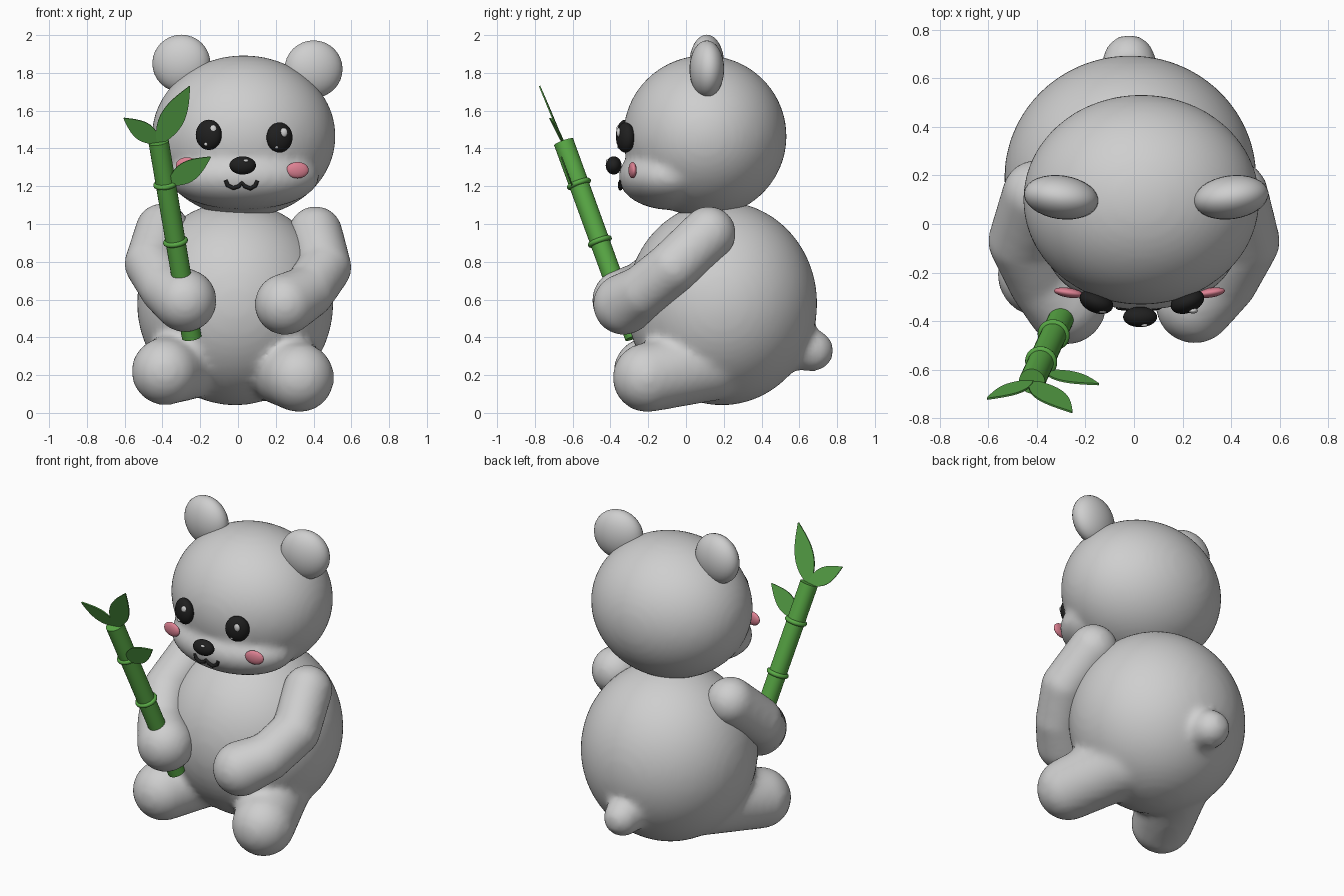
import bpy, bmesh, math
from mathutils import Vector, Matrix

if "Cube" in bpy.data.objects:
    bpy.data.objects.remove(bpy.data.objects["Cube"])


def material(name, rgb):
    m = bpy.data.materials.new(name)
    m.diffuse_color = (*rgb, 1)
    m.use_nodes = True
    m.node_tree.nodes["Principled BSDF"].inputs["Base Color"].default_value = m.diffuse_color
    return m


FUR = material("pale_grey", (0.62, 0.62, 0.62))
BLACK = material("black", (0.014, 0.014, 0.014))
PINK = material("pink", (0.72, 0.22, 0.29))
STEM = material("bamboo_green", (0.10, 0.40, 0.06))
LEAF = material("leaf_green", (0.09, 0.35, 0.06))


def finish(name, bm, mat, smooth=True):
    mesh = bpy.data.meshes.new(name)
    bmesh.ops.recalc_face_normals(bm, faces=bm.faces)
    for f in bm.faces:
        f.smooth = smooth
    bm.to_mesh(mesh)
    bm.free()
    mesh.materials.append(mat)
    ob = bpy.data.objects.new(name, mesh)
    bpy.context.collection.objects.link(ob)
    return ob


def add_ball(bm, centre, radii, rot=None, seg=32):
    mat = Matrix.Translation(centre) @ (rot or Matrix()) @ Matrix.Diagonal((*radii, 1))
    bmesh.ops.create_uvsphere(bm, u_segments=seg, v_segments=seg // 2, radius=1, matrix=mat)


def ball(name, centre, radii, mat, rot=None, seg=32):
    bm = bmesh.new()
    add_ball(bm, centre, radii, rot, seg)
    return finish(name, bm, mat)


def add_limb(bm, joints, steps=7):
    """Overlapping balls along (x, y, z, radius) joints."""
    for a, b in zip(joints, joints[1:]):
        for i in range(steps + 1):
            p = Vector(a).lerp(Vector(b), i / steps)
            add_ball(bm, p[:3], (p[3],) * 3)


def blend(ob, voxel, rounds):
    """Fuse overlapping balls into one soft skin."""
    r = ob.modifiers.new("fuse", 'REMESH')
    r.mode = 'VOXEL'
    r.voxel_size = voxel
    r.use_smooth_shade = True
    s = ob.modifiers.new("soften", 'SMOOTH')
    s.factor = 0.5
    s.iterations = rounds


# Torso with legs and tail blended in
bm = bmesh.new()
add_ball(bm, (-0.015, 0.19, 0.58), (0.52, 0.505, 0.54), seg=64)
add_limb(bm, [(-0.385, -0.205, 0.22, 0.18), (-0.22, 0.12, 0.28, 0.20)])
add_limb(bm, [(0.325, -0.205, 0.187, 0.185), (0.19, 0.12, 0.26, 0.20)])
add_limb(bm, [(-0.02, 0.67, 0.33, 0.112), (-0.02, 0.56, 0.36, 0.13)])
blend(finish("body", bm, FUR), 0.022, 10)

# Head with wide muzzle
bm = bmesh.new()
add_ball(bm, (0.03, 0.10, 1.465), (0.487, 0.433, 0.428), seg=64)
add_ball(bm, (0.03, -0.085, 1.25), (0.40, 0.272, 0.175), seg=64)
blend(finish("head", bm, FUR), 0.02, 10)

# Ears
for name, c, tilt in (("ear_right", (-0.30, 0.11, 1.85), -8), ("ear_left", (0.40, 0.11, 1.82), 8)):
    ball(name, c, (0.155, 0.09, 0.152), FUR, Matrix.Rotation(math.radians(tilt), 4, 'Z'))

# Arms: shoulder, elbow, hand
arms = {
    "arm_right": [(-0.40, 0.12, 0.965, 0.145), (-0.46, -0.07, 0.79, 0.142),
                  (-0.38, -0.23, 0.66, 0.142), (-0.28, -0.33, 0.595, 0.168)],
    "arm_left": [(0.41, 0.12, 0.95, 0.145), (0.46, -0.07, 0.77, 0.142),
                 (0.37, -0.23, 0.64, 0.142), (0.25, -0.33, 0.575, 0.163)],
}
for name, joints in arms.items():
    bm = bmesh.new()
    add_limb(bm, joints)
    blend(finish(name, bm, FUR), 0.018, 10)

# Eyes with glints, and blush on the cheeks
for side, x, z, bx, bz, yaw in (("right", -0.155, 1.472, -0.27, 1.31, -22),
                                ("left", 0.22, 1.458, 0.315, 1.285, 22)):
    rot = Matrix.Rotation(math.radians(yaw), 4, 'Z')
    ball("eye_" + side, (x, -0.32, z), (0.072, 0.046, 0.08), BLACK, rot)
    ball("eye_glint_" + side, (x + 0.023, -0.357, z + 0.027), (0.02, 0.012, 0.025), FUR, seg=16)
    ball("small_glint_" + side, (x - 0.015, -0.353, z - 0.05), (0.01, 0.01, 0.01), FUR, seg=12)
    ball("blush_" + side, (bx, -0.283, bz), (0.06, 0.02, 0.043), PINK,
         Matrix.Rotation(math.radians(yaw * 0.4), 4, 'Z'))

# Nose
ball("nose", (0.025, -0.383, 1.31), (0.07, 0.042, 0.048), BLACK)
ball("nose_glint", (0.042, -0.416, 1.335), (0.014, 0.008, 0.008), FUR, seg=12)

# Mouth: double-curved line
curve = bpy.data.curves.new("mouth", 'CURVE')
curve.dimensions = '3D'
curve.bevel_depth = 0.011
curve.bevel_resolution = 2
curve.use_fill_caps = True
line = [(-0.065, 1.232), (-0.055, 1.205), (-0.025, 1.19), (0.005, 1.2), (0.02, 1.218),
        (0.035, 1.2), (0.065, 1.188), (0.092, 1.203), (0.102, 1.23)]
sp = curve.splines.new('POLY')
sp.points.add(len(line) - 1)
for p, (x, z) in zip(sp.points, line):
    p.co = (x, -0.349 + 0.9 * (x - 0.02) ** 2, z, 1)
curve.materials.append(BLACK)
bpy.context.collection.objects.link(bpy.data.objects.new("mouth", curve))

# Bamboo stem with joint rings
low, high = Vector((-0.245, -0.272, 0.40)), Vector((-0.42, -0.648, 1.435))
axis = high - low
turn = axis.to_track_quat('Z', 'Y').to_matrix().to_4x4()
bm = bmesh.new()
bmesh.ops.create_cone(bm, cap_ends=True, segments=24, radius1=0.052, radius2=0.054,
                      depth=axis.length, matrix=Matrix.Translation((low + high) / 2) @ turn)
stem = finish("bamboo_stem", bm, STEM, smooth=False)
bpy.context.view_layer.objects.active = stem
stem.select_set(True)
bpy.ops.object.shade_smooth_by_angle(angle=math.radians(40))
for i, t in enumerate((0.49, 0.785)):
    bpy.ops.mesh.primitive_torus_add(major_radius=0.053, minor_radius=0.014,
                                     major_segments=28, minor_segments=10)
    ring = bpy.context.object
    ring.name = f"bamboo_ring_{i + 1}"
    ring.matrix_world = Matrix.Translation(low.lerp(high, t)) @ turn
    ring.data.materials.append(STEM)
    bpy.ops.object.shade_smooth()

# Leaves: pointed blades lying in the plane of the stem
normal = Vector((1, 0, 0)).cross(axis).normalized()
leaves = [((-0.425, -0.645, 1.42), (-0.255, -0.775, 1.73), 0.062),
          ((-0.415, -0.645, 1.43), (-0.605, -0.72, 1.56), 0.05),
          ((-0.37, -0.605, 1.21), (-0.145, -0.66, 1.355), 0.055)]
for n, (base, tip, width) in enumerate(leaves):
    base, tip = Vector(base), Vector(tip)
    across = (tip - base).cross(normal).normalized()
    bm = bmesh.new()
    rows = []
    for i in range(13):
        t = i / 12
        w = width * math.sin(math.pi * t ** 0.85) + 0.002
        mid = base.lerp(tip, t)
        rows.append([bm.verts.new(mid + across * w * s) for s in (-1, 1)])
    for a, b in zip(rows, rows[1:]):
        bm.faces.new((a[0], a[1], b[1], b[0]))
    leaf = finish(f"leaf_{n + 1}", bm, LEAF, smooth=False)
    thick = leaf.modifiers.new("thickness", 'SOLIDIFY')
    thick.thickness = 0.008
    thick.offset = 0
